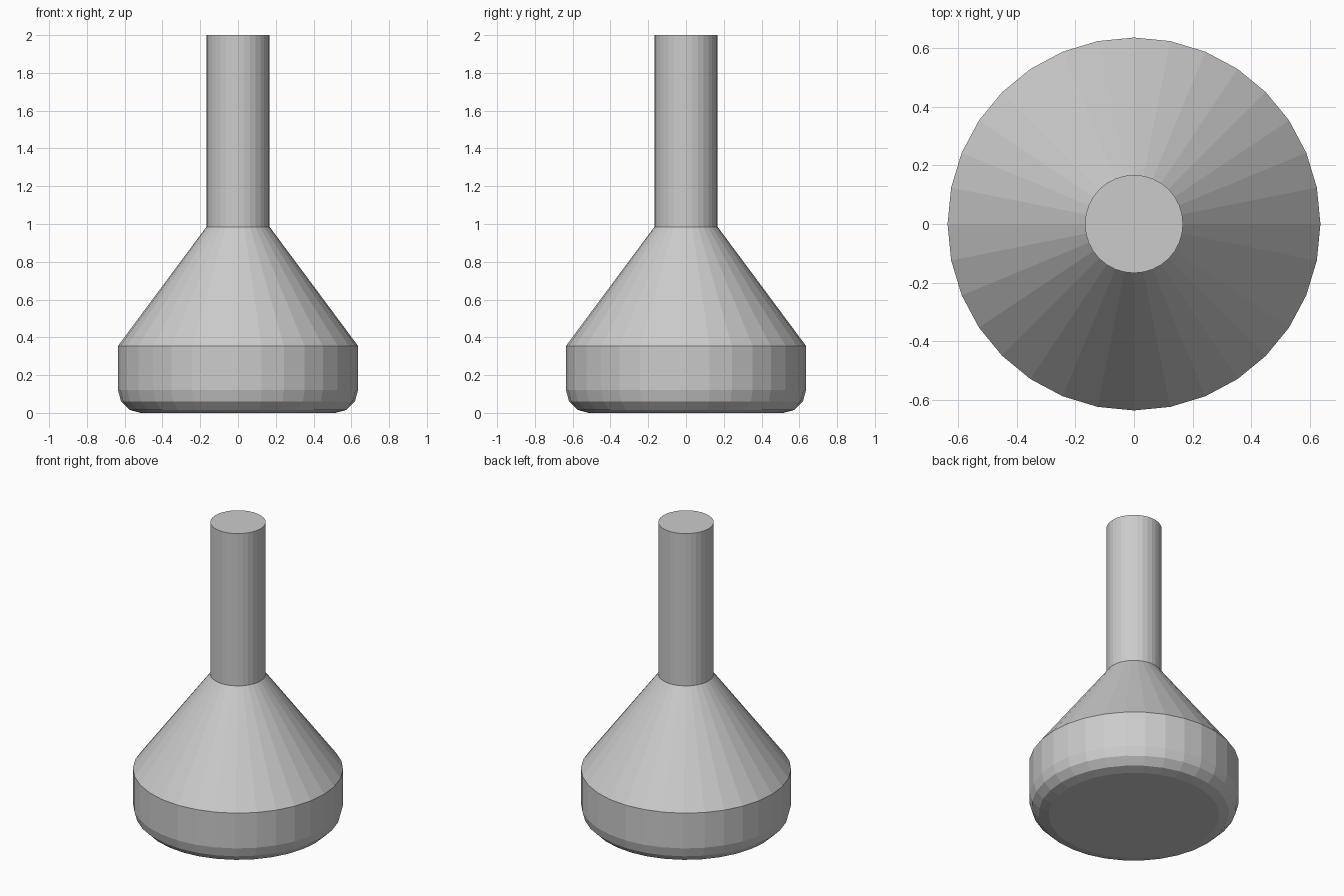
import bpy, bmesh
from math import sin, cos, pi

if "Cube" in bpy.data.objects:
    bpy.data.objects.remove(bpy.data.objects["Cube"])

SIDES = 32
BASE_R, STEM_R, ROUND = 0.635, 0.167, 0.12

# Profile (radius, height): rounded foot, straight wall, cone shoulder, stem
profile = [(BASE_R - ROUND + ROUND * sin(a), ROUND - ROUND * cos(a))
           for a in (i * pi / 6 for i in range(4))]
profile += [(BASE_R, 0.355), (STEM_R, 0.985), (STEM_R, 2.0)]


def lathe(name, profile):
    bm = bmesh.new()
    rings = [[bm.verts.new((r * cos(2 * pi * i / SIDES), r * sin(2 * pi * i / SIDES), z))
              for i in range(SIDES)] for r, z in profile]
    for low, high in zip(rings, rings[1:]):
        for i in range(SIDES):
            j = (i + 1) % SIDES
            bm.faces.new((low[i], low[j], high[j], high[i]))
    # Flat caps
    bm.faces.new(rings[0][::-1])
    bm.faces.new(rings[-1])
    mesh = bpy.data.meshes.new(name)
    bm.to_mesh(mesh)
    bm.free()
    obj = bpy.data.objects.new(name, mesh)
    bpy.context.collection.objects.link(obj)
    return obj


# Flask-shaped body with solid neck
lathe("flask_body", profile)
